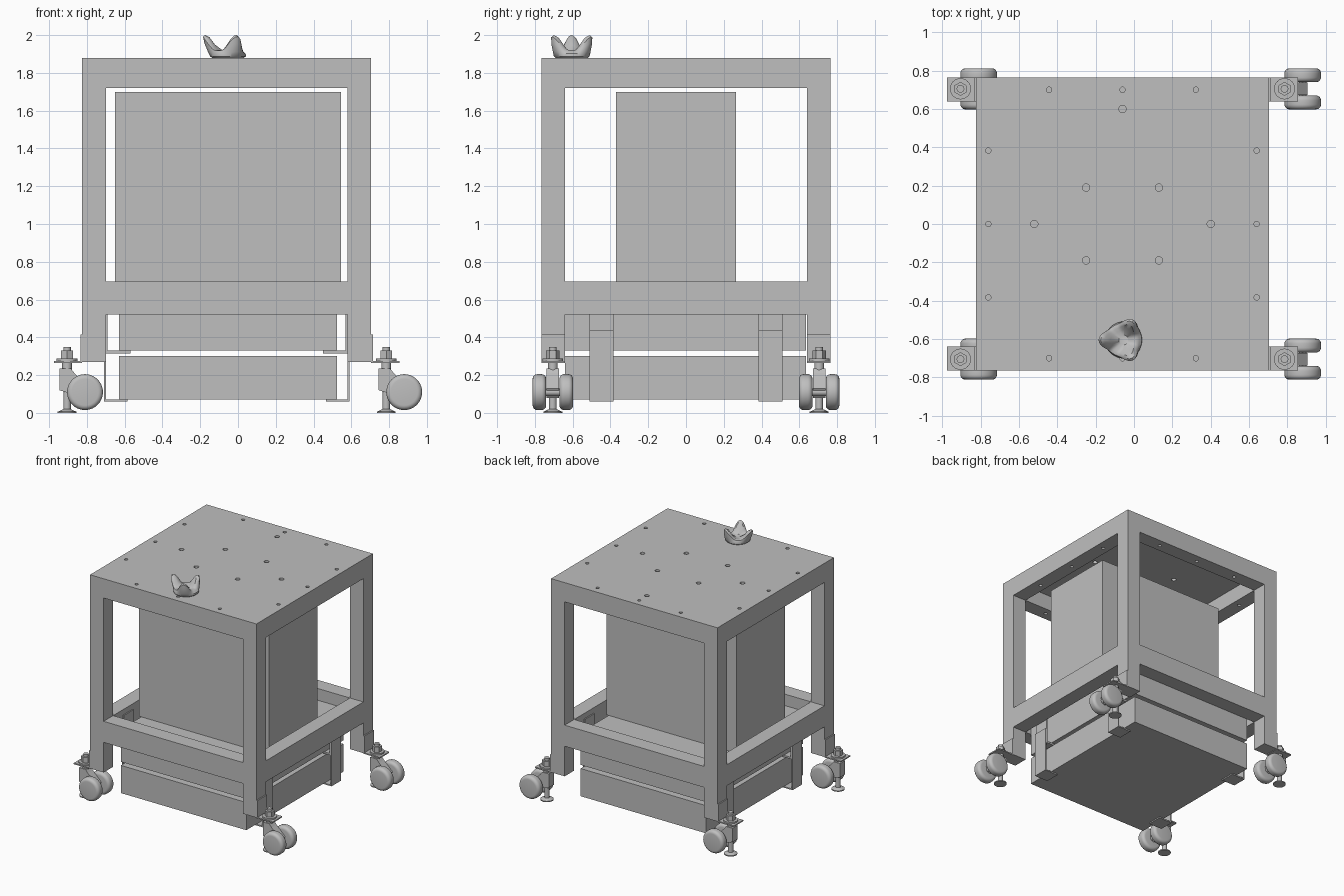
import bpy, bmesh, math
from mathutils import Matrix, Vector

default = bpy.data.objects.get("Cube")
if default:
    bpy.data.objects.remove(default, do_unlink=True)

grey = bpy.data.materials.new("plain grey")
grey.use_nodes = True
COLOUR = (0.52, 0.52, 0.52, 1)
grey.diffuse_color = COLOUR
grey.node_tree.nodes["Principled BSDF"].inputs["Base Color"].default_value = COLOUR

CX = -0.06          # middle of the frame in x
SIDES = (-1, 1)


def finish(name, bm, smooth=False):
    bmesh.ops.recalc_face_normals(bm, faces=bm.faces)
    mesh = bpy.data.meshes.new(name)
    bm.to_mesh(mesh)
    bm.free()
    mesh.materials.append(grey)
    ob = bpy.data.objects.new(name, mesh)
    bpy.context.collection.objects.link(ob)
    if smooth:
        bpy.ops.object.select_all(action='DESELECT')
        ob.select_set(True)
        bpy.context.view_layer.objects.active = ob
        bpy.ops.object.shade_smooth_by_angle(angle=math.radians(35))
    return ob


def add_box(bm, x, y, z):
    """Box between two limits on each axis."""
    lo, hi = zip(*(sorted(a) for a in (x, y, z)))
    mid = [(a + b) / 2 for a, b in zip(lo, hi)]
    size = [b - a for a, b in zip(lo, hi)]
    bmesh.ops.create_cube(bm, size=1, matrix=Matrix.Translation(mid) @ Matrix.Diagonal((*size, 1)))


def box(name, x, y, z):
    bm = bmesh.new()
    add_box(bm, x, y, z)
    return finish(name, bm)


def add_cyl(bm, x, y, z0, z1, r, r2=None, seg=24):
    bmesh.ops.create_cone(bm, cap_ends=True, segments=seg, radius1=r, radius2=r if r2 is None else r2,
                          depth=z1 - z0, matrix=Matrix.Translation((x, y, (z0 + z1) / 2)))


# Frame: four posts, two rings of rails
HALF, TUBE = 0.765, 0.125
INNER = HALF - TUBE
bm = bmesh.new()
for sx in SIDES:
    for sy in SIDES:
        add_box(bm, (CX + sx * INNER, CX + sx * HALF), (sy * INNER, sy * HALF), (0.27, 1.72))
finish("posts", bm)

bm = bmesh.new()
for s in SIDES:
    add_box(bm, (CX - INNER, CX + INNER), (s * INNER, s * HALF), (0.52, 0.695))
    add_box(bm, (CX + s * INNER, CX + s * HALF), (-INNER, INNER), (0.52, 0.695))
finish("lower_rails", bm)

# Top: slab with the space between the rails cut out from below, then drilled
top = box("top_plate_and_rails", (CX - HALF, CX + HALF), (-HALF, HALF), (1.72, 1.88))
recess = box("recess_cutter", (CX - INNER, CX + INNER), (-INNER, INNER), (1.6, 1.85))
bm = bmesh.new()
EDGE = 0.7
for s in SIDES:
    for t in (-0.383, 0, 0.383):
        add_cyl(bm, CX + t, s * EDGE, 1.6, 2, 0.014)
        add_cyl(bm, CX + s * EDGE, t, 1.6, 2, 0.014)
    add_cyl(bm, CX + s * 0.46, 0, 1.6, 2, 0.019)
    add_cyl(bm, CX, s * 0.6, 1.6, 2, 0.019)
    for t in SIDES:
        add_cyl(bm, CX + s * 0.19, t * 0.19, 1.6, 2, 0.019)
drill = finish("hole_cutters", bm)
for cutter in (recess, drill):
    mod = top.modifiers.new("cut", 'BOOLEAN')
    mod.operation, mod.solver, mod.object = 'DIFFERENCE', 'EXACT', cutter
    bpy.ops.object.select_all(action='DESELECT')
    bpy.context.view_layer.objects.active = top
    bpy.ops.object.modifier_apply(modifier=mod.name)
    bpy.data.objects.remove(cutter, do_unlink=True)

# Cabinets
box("tall_cabinet", (-0.65, 0.545), (-0.37, 0.265), (0.6, 1.70))
box("upper_drawer", (-0.63, 0.525), (-0.64, 0.635), (0.33, 0.6))
box("lower_drawer", (-0.63, 0.525), (-0.64, 0.635), (0.07, 0.30))

# Hanging angle brackets that carry the drawers
for sx in SIDES:
    for sy in SIDES:
        y = (sy * 0.385, sy * 0.51)
        bm = bmesh.new()
        add_box(bm, (CX + sx * 0.63, CX + sx * 0.64), y, (0.315, 0.65))
        add_box(bm, (CX + sx * 0.51, CX + sx * 0.64), y, (0.315, 0.33))
        finish("upper_drawer_bracket", bm)
        bm = bmesh.new()
        add_box(bm, (CX + sx * 0.64, CX + sx * 0.65), y, (0.06, 0.44))
        add_box(bm, (CX + sx * 0.525, CX + sx * 0.65), y, (0.06, 0.07))
        finish("lower_drawer_bracket", bm)


def caster(sx, sy):
    x, y = CX + sx * 0.845, sy * 0.705
    # Mounting angle
    bm = bmesh.new()
    yr = (sy * INNER, sy * HALF)
    add_box(bm, (CX + sx * HALF, CX + sx * 0.775), yr, (0.265, 0.415))
    add_box(bm, (CX + sx * HALF, CX + sx * 0.915), yr, (0.265, 0.275))
    finish("caster_mount", bm)
    # Levelling foot, stud, washers and nut
    bm = bmesh.new()
    add_cyl(bm, x, y, 0, 0.008, 0.05)
    add_cyl(bm, x, y, 0.008, 0.02, 0.045, 0.02)
    add_cyl(bm, x, y, 0.01, 0.35, 0.02)
    add_cyl(bm, x, y, 0.225, 0.265, 0.026)
    add_cyl(bm, x, y, 0.275, 0.287, 0.055)
    add_cyl(bm, x, y, 0.287, 0.33, 0.036, seg=6)
    finish("levelling_stud", bm, True)
    # Fork block between the wheels
    bm = bmesh.new()
    outline = ((-0.04, 0.12), (0.09, 0.08), (0.12, 0.13), (0.04, 0.21), (0.02, 0.235), (-0.04, 0.235))
    face = bm.faces.new([bm.verts.new((x + px, y - 0.033, pz)) for px, pz in outline])
    ext = bmesh.ops.extrude_face_region(bm, geom=[face])["geom"]
    bmesh.ops.translate(bm, vec=(0, 0.066, 0), verts=[v for v in ext if isinstance(v, bmesh.types.BMVert)])
    finish("caster_fork", bm)
    # Twin wheels with rounded rims, and the axle
    spin = Matrix.Translation((x + 0.095, y, 0.11)) @ Matrix.Rotation(math.pi / 2, 4, 'X')
    for s in SIDES:
        bm = bmesh.new()
        add_cyl(bm, 0, 0, -0.036, 0.036, 0.095, seg=40)
        rims = [e for e in bm.edges if abs(e.verts[0].co.z - e.verts[1].co.z) < 0.001]
        bmesh.ops.bevel(bm, geom=rims, offset=0.025, segments=5, profile=0.5, affect='EDGES')
        bmesh.ops.transform(bm, matrix=spin @ Matrix.Translation((0, 0, s * 0.071)), verts=bm.verts)
        finish("caster_wheel", bm, True)
    bm = bmesh.new()
    add_cyl(bm, 0, 0, -0.06, 0.06, 0.02)
    bmesh.ops.transform(bm, matrix=spin, verts=bm.verts)
    finish("caster_axle", bm, True)


for sx in SIDES:
    for sy in SIDES:
        caster(sx, sy)

# Three-pronged hand knob: rings of (radius, height, lobe reach, lobe rise)
RINGS = ((0.085, 0, 0, 0), (0.095, 0.008, 0, 0), (0.095, 0.022, 0.01, 0.01),
         (0.088, 0.032, 0.03, 0.045), (0.084, 0.038, 0.037, 0.074),
         (0.074, 0.04, 0.035, 0.08), (0.064, 0.04, 0.025, 0.07),
         (0.05, 0.036, 0.015, 0.035), (0.025, 0.032, 0, 0.005))
SEG = 60
bm = bmesh.new()
loops = []
for r, h, reach, rise in RINGS:
    loop = []
    for i in range(SEG):
        a = 2 * math.pi * i / SEG
        lobe = (0.5 - 0.5 * math.cos(3 * a)) ** 2
        rad = r + reach * lobe
        shift = -0.012 * rise / 0.08 + 0.012
        loop.append(bm.verts.new((CX - 0.005 + shift + rad * math.cos(a), -0.605 + rad * math.sin(a),
                                  1.88 + h + rise * lobe)))
    loops.append(loop)
for a, b in zip(loops, loops[1:]):
    for i in range(SEG):
        j = (i + 1) % SEG
        bm.faces.new((a[i], a[j], b[j], b[i]))
bm.faces.new(loops[0])
bm.faces.new(loops[-1])
finish("hand_knob", bm, True)
